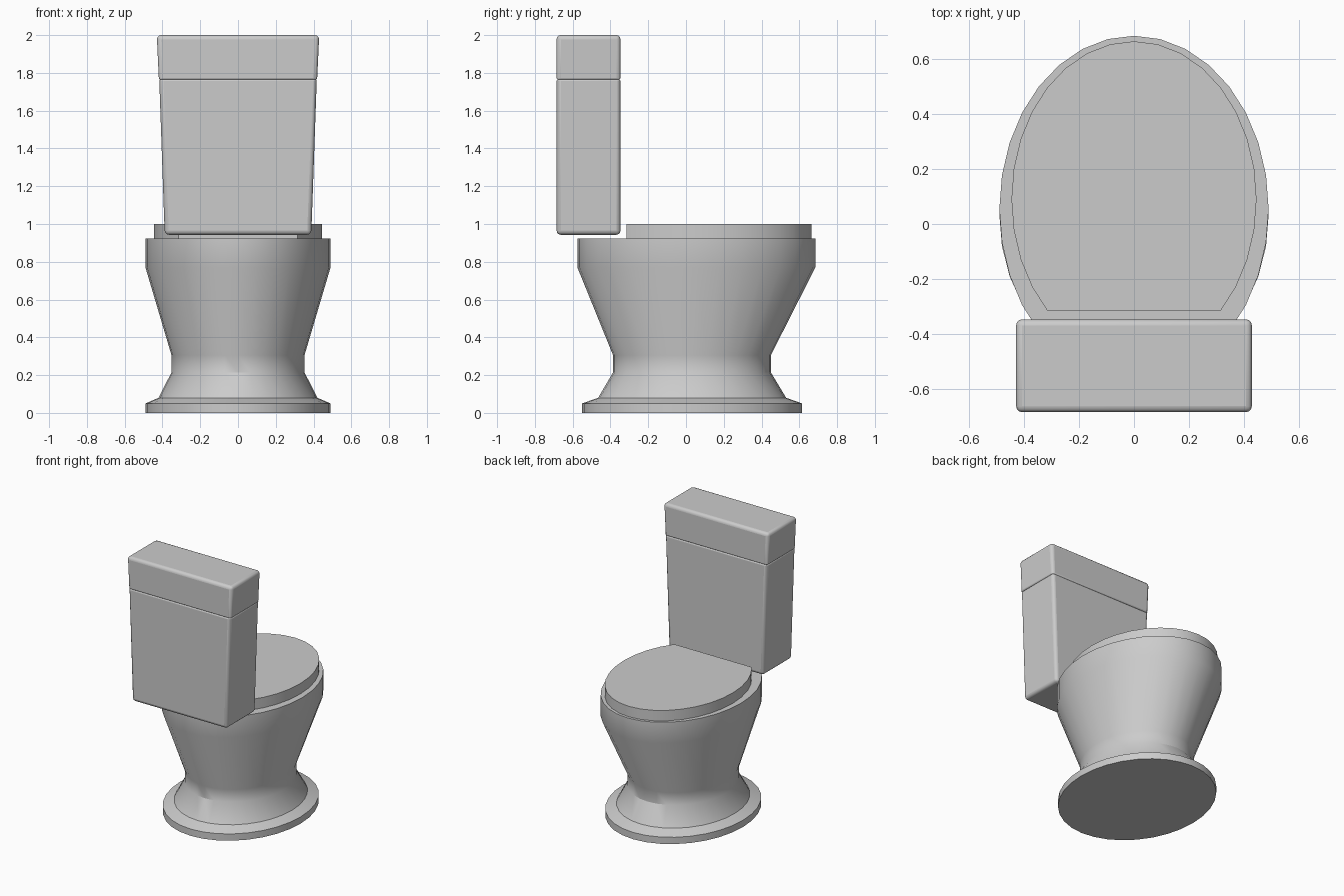
import bpy, bmesh, math

if "Cube" in bpy.data.objects:
    bpy.data.objects.remove(bpy.data.objects["Cube"])

SEGMENTS = 32


def finish(bm, name):
    bmesh.ops.recalc_face_normals(bm, faces=bm.faces)
    mesh = bpy.data.meshes.new(name)
    bm.to_mesh(mesh)
    bm.free()
    obj = bpy.data.objects.new(name, mesh)
    bpy.context.collection.objects.link(obj)
    return obj


def smooth(obj, degrees=30):
    bpy.ops.object.select_all(action='DESELECT')
    obj.select_set(True)
    bpy.context.view_layer.objects.active = obj
    bpy.ops.object.shade_smooth_by_angle(angle=math.radians(degrees))


def oval(rx, back, front):
    """Points of an oval, starting at the front tip."""
    cy, ry = (front + back) / 2, (front - back) / 2
    angles = [2 * math.pi * i / SEGMENTS for i in range(SEGMENTS)]
    return [(rx * math.sin(a), cy + ry * math.cos(a)) for a in angles]


def loft(name, sections):
    """Skin a list of (outline, z) sections and cap both ends."""
    bm = bmesh.new()
    rings = [[bm.verts.new((x, y, z)) for x, y in outline] for outline, z in sections]
    for low, high in zip(rings, rings[1:]):
        for i in range(len(low)):
            j = (i + 1) % len(low)
            bm.faces.new((low[i], low[j], high[j], high[i]))
    bm.faces.new(rings[0])
    bm.faces.new(rings[-1])
    obj = finish(bm, name)
    smooth(obj)
    return obj


def tapered_box(name, z0, z1, half0, half1, seam_z):
    """Rounded box, with a tighter bevel on the edges along the seam."""
    def rect(h):
        return [(-h, -0.685), (h, -0.685), (h, -0.347), (-h, -0.347)]
    obj = loft(name, [(rect(half0), z0), (rect(half1), z1)])
    mesh = obj.data
    weights = mesh.attributes.new("bevel_weight_edge", 'FLOAT', 'EDGE')
    for e in mesh.edges:
        on_seam = all(abs(mesh.vertices[v].co.z - seam_z) < 1e-4 for v in e.vertices)
        weights.data[e.index].value = 0.4 if on_seam else 1.0
    bevel = obj.modifiers.new("Bevel", 'BEVEL')
    bevel.limit_method = 'WEIGHT'
    bevel.width = 0.022
    bevel.segments = 3
    bpy.ops.object.modifier_apply(modifier=bevel.name)
    smooth(obj, 40)


# Bowl and pedestal: half width, back y, front y, height
profile = [
    (0.49, -0.55, 0.615, 0.0),
    (0.49, -0.55, 0.615, 0.05),
    (0.42, -0.465, 0.53, 0.08),
    (0.352, -0.386, 0.449, 0.215),
    (0.352, -0.386, 0.449, 0.305),
    (0.49, -0.575, 0.685, 0.77),
    (0.49, -0.575, 0.685, 0.923),
]
loft("bowl", [(oval(rx, back, front), z) for rx, back, front, z in profile])

# Seat lid: oval cut straight across at the hinge side
lid = [p for p in oval(0.446, -0.484, 0.665) if p[1] > -0.32]
loft("seat_lid", [(lid, 0.923), (lid, 1.0)])

# Tank and its cover, both widening upwards
tapered_box("tank", 0.943, 1.765, 0.388, 0.417, 1.765)
tapered_box("tank_cover", 1.765, 2.0, 0.419, 0.43, 1.765)
